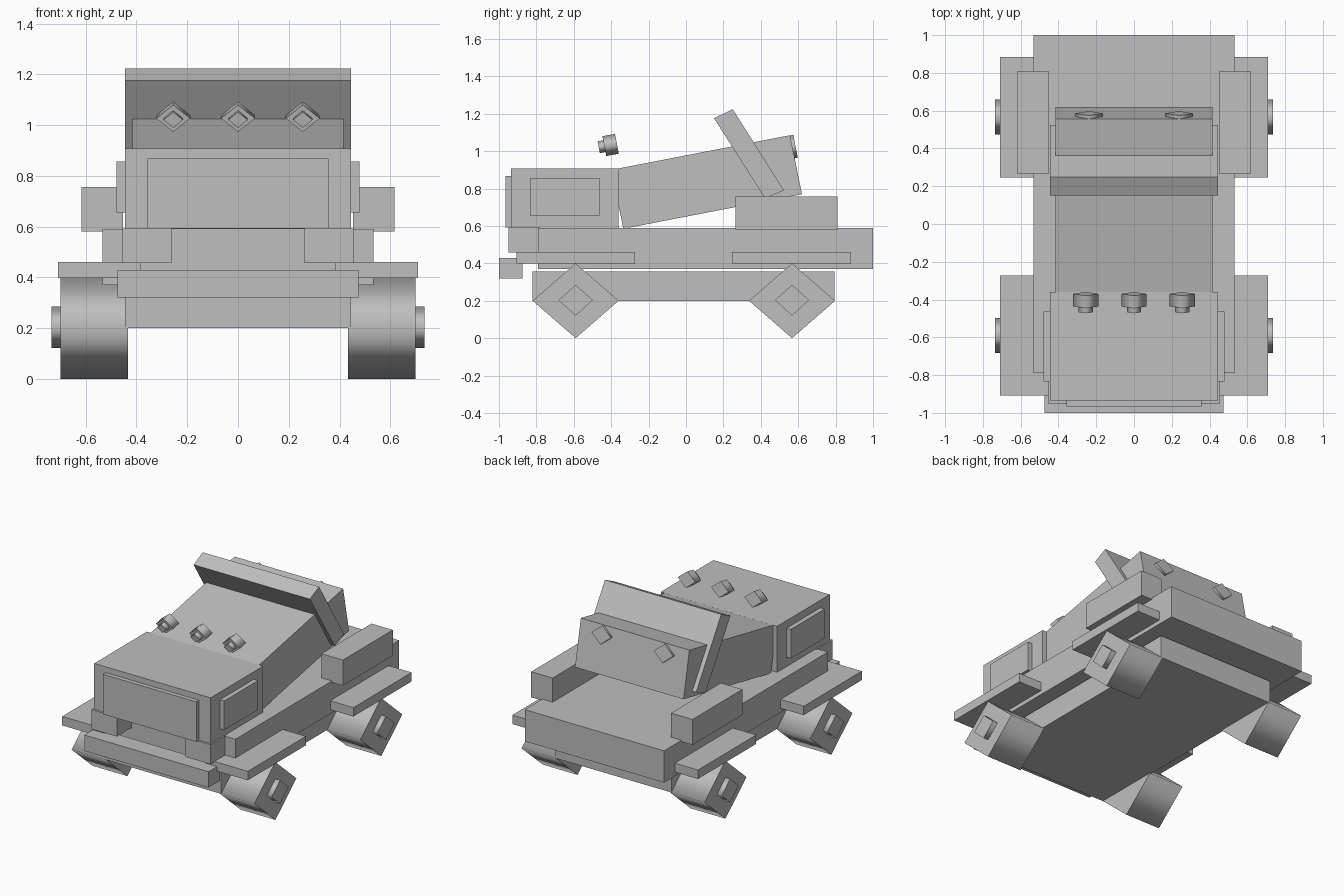
import bpy, bmesh, math
from mathutils import Matrix, Vector

if "Cube" in bpy.data.objects:
    bpy.data.objects.remove(bpy.data.objects["Cube"])

grey = bpy.data.materials.new("plain grey")
grey.diffuse_color = (0.52, 0.52, 0.52, 1)
grey.use_nodes = True
grey.node_tree.nodes["Principled BSDF"].inputs["Base Color"].default_value = grey.diffuse_color


def finish(name, bm):
    bmesh.ops.recalc_face_normals(bm, faces=bm.faces)
    mesh = bpy.data.meshes.new(name)
    bm.to_mesh(mesh)
    bm.free()
    mesh.materials.append(grey)
    obj = bpy.data.objects.new(name, mesh)
    bpy.context.collection.objects.link(obj)
    return obj


def box(name, x, y, z):
    """Box from (low, high) ranges."""
    bm = bmesh.new()
    bmesh.ops.create_cube(bm, size=1)
    for v in bm.verts:
        v.co = [(lo + hi) / 2 + c * (hi - lo)
                for c, (lo, hi) in zip(v.co, (x, y, z))]
    return finish(name, bm)


def box_pair(name, x, y, z):
    """Right-hand box and its mirror on the left."""
    box(name + "_right", x, y, z)
    box(name + "_left", (-x[1], -x[0]), y, z)


def slab(name, half_width, profile):
    """Side profile (y, z) extruded across x."""
    bm = bmesh.new()
    face = bm.faces.new([bm.verts.new((-half_width, y, z)) for y, z in profile])
    ext = bmesh.ops.extrude_face_region(bm, geom=[face])
    verts = [g for g in ext["geom"] if isinstance(g, bmesh.types.BMVert)]
    bmesh.ops.translate(bm, verts=verts, vec=(2 * half_width, 0, 0))
    return finish(name, bm)


def diamond(name, centre, axis, r_side, r_up, depth):
    """Four-sided drum, smooth around and flat on the ends."""
    a = Vector(axis).normalized()
    side = Vector((0, 0, 1)).cross(a).normalized()
    up = a.cross(side)
    bm = bmesh.new()
    rings = []
    for s in (-0.5, 0.5):
        rings.append([bm.verts.new(Vector(centre) + a * depth * s
                      + side * r_side * math.cos(i * math.pi / 2)
                      + up * r_up * math.sin(i * math.pi / 2)) for i in range(4)])
    for ring in rings:
        bm.faces.new(ring)
    for i in range(4):
        j = (i + 1) % 4
        f = bm.faces.new((rings[0][i], rings[0][j], rings[1][j], rings[1][i]))
        f.smooth = True
    return finish(name, bm)


# Chassis, deck and bumper
box("chassis", (-0.445, 0.445), (-0.82, 0.795), (0.20, 0.357))
box("deck", (-0.533, 0.533), (-0.79, 1.0), (0.37, 0.59))
box("bumper", (-0.475, 0.475), (-1.0, -0.873), (0.32, 0.43))

# Cab with raised panes and headlights
box("cab", (-0.445, 0.445), (-0.935, -0.36), (0.59, 0.908))
box("windscreen", (-0.357, 0.357), (-0.965, -0.93), (0.592, 0.868))
box_pair("side_window", (0.44, 0.478), (-0.833, -0.463), (0.655, 0.856))
box_pair("headlight", (0.262, 0.455), (-0.95, -0.78), (0.457, 0.592))

# Fenders and side lockers
for label, y in (("front", (-0.907, -0.272)), ("rear", (0.247, 0.883))):
    box_pair(label + "_fender", (0.385, 0.71), y, (0.398, 0.46))
box_pair("side_locker", (0.453, 0.617), (0.265, 0.81), (0.58, 0.757))

# Tilted rear body and the leaning panel crossing it
slab("tilted_body", 0.415,
     [(-0.40, 0.90), (0.556, 1.085), (0.62, 0.77), (-0.335, 0.585)])
slab("leaning_panel", 0.445,
     [(0.15, 1.176), (0.25, 1.224), (0.524, 0.79), (0.422, 0.748)])

# Wheels and hubs
for label, y in (("front", -0.59), ("rear", 0.567)):
    for side, s in (("right", 1), ("left", -1)):
        diamond(f"{label}_wheel_{side}", (s * 0.566, y, 0.2), (1, 0, 0),
                0.23, 0.2, 0.266)
        diamond(f"{label}_hub_{side}", (s * 0.7125, y, 0.203), (1, 0, 0),
                0.092, 0.082, 0.045)

# Roof lamps and tail lamps share the slope of the rear body
slope = math.radians(11)
back = Vector((0, math.cos(slope), math.sin(slope)))
for i, x in enumerate((-0.255, 0, 0.255)):
    c = Vector((x, -0.403, 1.033))
    diamond(f"roof_lamp_{i + 1}", c, back, 0.067, 0.054, 0.068)
    diamond(f"roof_lamp_lens_{i + 1}", c - back * 0.045, back, 0.038, 0.032, 0.04)
for side, x in (("left", -0.238), ("right", 0.238)):
    diamond("tail_lamp_" + side, (x, 0.571, 1.023), back, 0.074, 0.062, 0.03)
